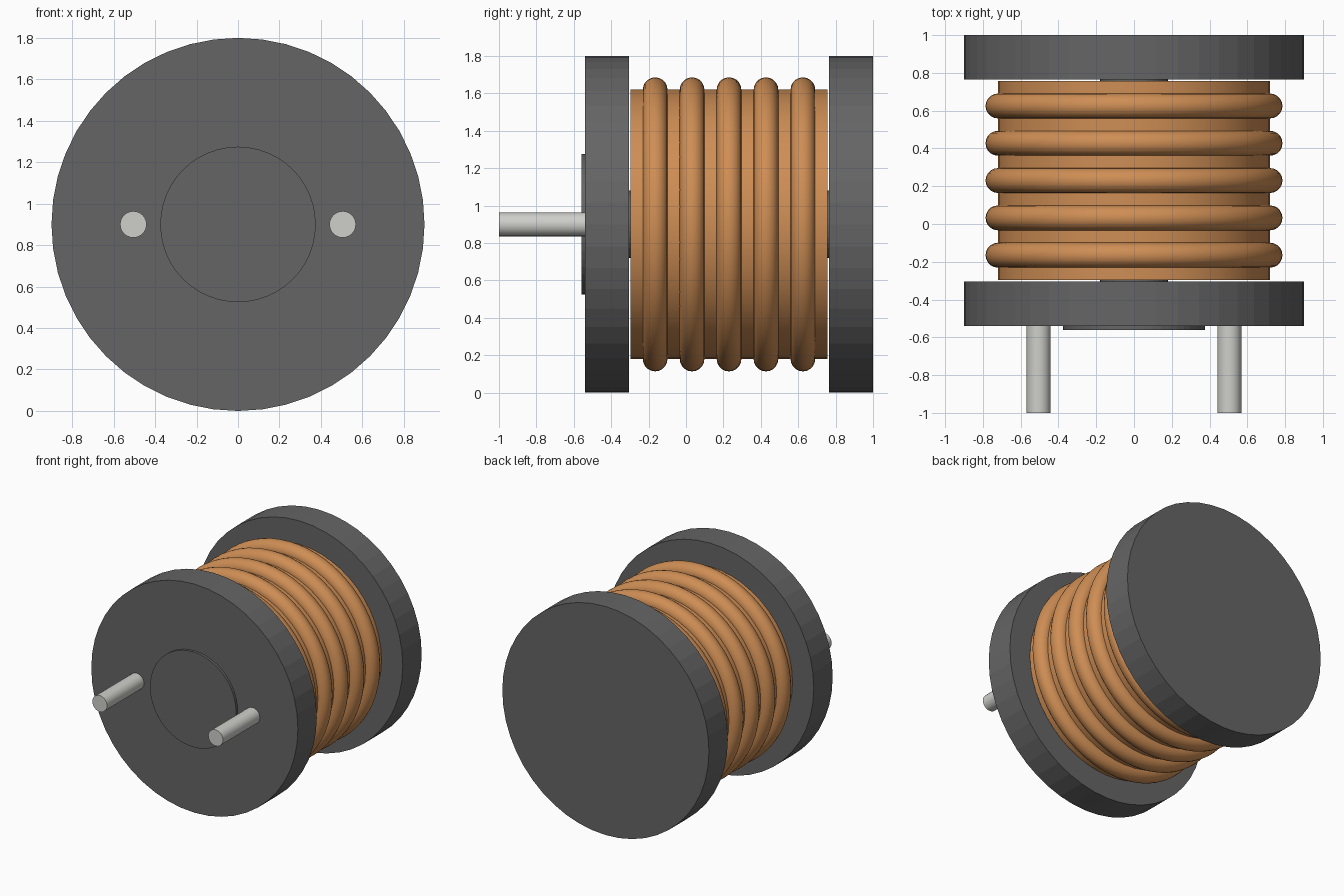
import bpy
from math import pi, radians

if "Cube" in bpy.data.objects:
    bpy.data.objects.remove(bpy.data.objects["Cube"])

AXIS_Z = 0.9  # height of the spool axis, which runs along y


def material(name, rgb):
    m = bpy.data.materials.new(name)
    m.diffuse_color = (*rgb, 1)
    m.use_nodes = True
    m.node_tree.nodes["Principled BSDF"].inputs["Base Color"].default_value = m.diffuse_color
    return m


ferrite = material("dark_ferrite", (0.13, 0.13, 0.13))
copper = material("copper", (0.62, 0.27, 0.09))
tin = material("tinned_metal", (0.62, 0.62, 0.59))


def finish(name, mat, smooth_angle=None):
    ob = bpy.context.object
    ob.name = name
    ob.data.materials.append(mat)
    if smooth_angle:
        bpy.ops.object.shade_smooth_by_angle(angle=radians(smooth_angle))
    return ob


def disc(name, radius, y0, y1, mat, x=0, sides=48, smooth_angle=None):
    """Cylinder along y between y0 and y1."""
    bpy.ops.mesh.primitive_cylinder_add(
        vertices=sides, radius=radius, depth=y1 - y0,
        location=(x, (y0 + y1) / 2, AXIS_Z), rotation=(pi / 2, 0, 0))
    return finish(name, mat, smooth_angle)


# Spool: two flanges, thin core and the raised boss on the front
disc("front_flange", 0.9, -0.54, -0.305, ferrite)
disc("rear_flange", 0.9, 0.765, 1.0, ferrite)
disc("core", 0.18, -0.31, 0.77, ferrite, sides=32)
disc("front_boss", 0.375, -0.56, -0.535, ferrite)

# Winding body
disc("winding_body", 0.72, -0.297, 0.757, copper, smooth_angle=30)

# Wire turns
for i in range(5):
    bpy.ops.mesh.primitive_torus_add(
        major_segments=64, minor_segments=20, major_radius=0.72, minor_radius=0.066,
        location=(0, -0.165 + i * 0.1975, AXIS_Z), rotation=(pi / 2, 0, 0))
    finish(f"wire_turn_{i + 1}", copper, 60)

# Terminal pins
for side, x in (("left", -0.505), ("right", 0.505)):
    disc(f"{side}_pin", 0.064, -1.0, -0.52, tin, x=x, sides=24, smooth_angle=30)
